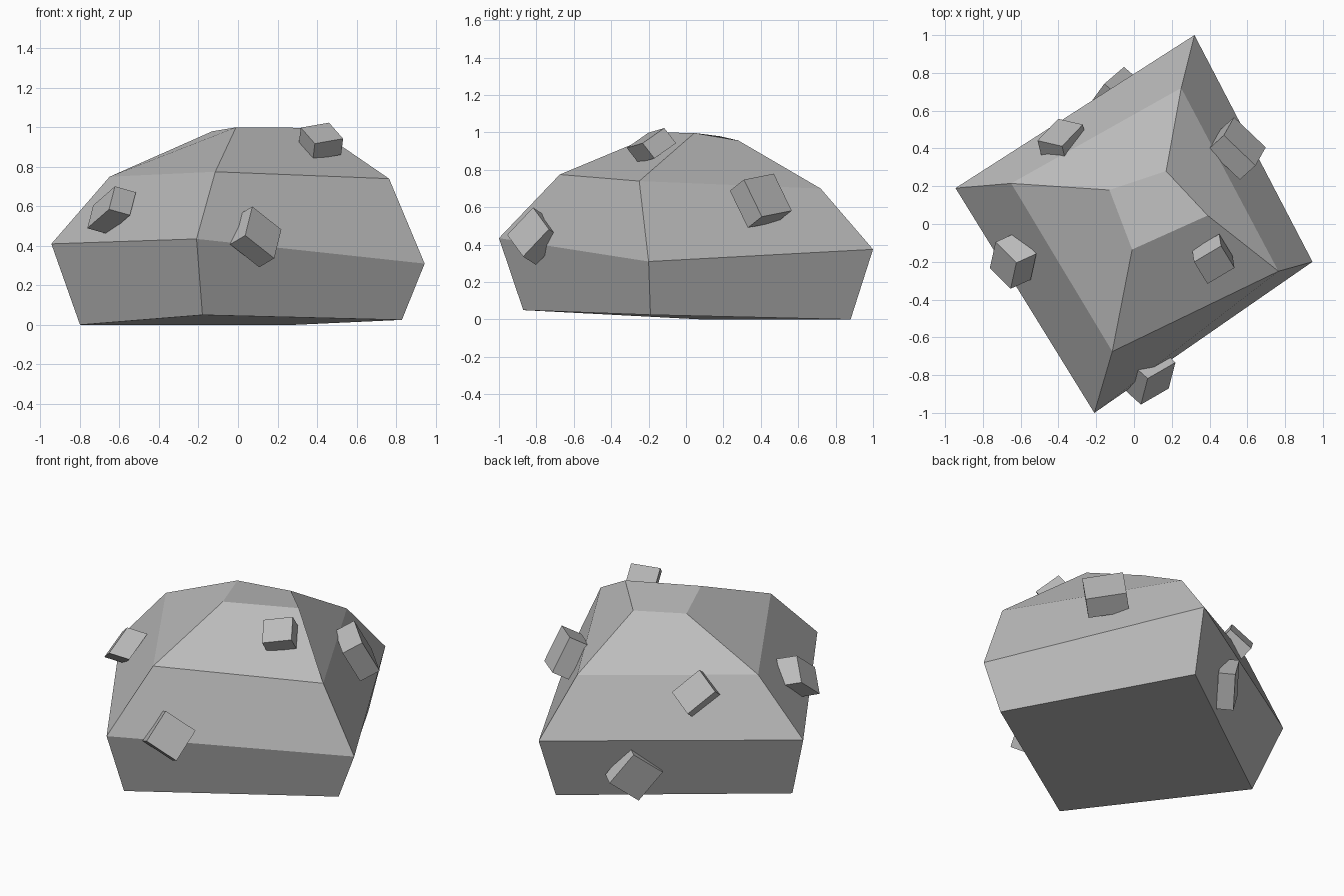
import bpy
import bmesh
from mathutils import Matrix, Vector

default_cube = bpy.data.objects.get("Cube")
if default_cube:
    bpy.data.objects.remove(default_cube, do_unlink=True)


def make_material(name, colour):
    material = bpy.data.materials.new(name)
    material.use_nodes = True
    material.diffuse_color = colour
    shader = next(n for n in material.node_tree.nodes if n.type == 'BSDF_PRINCIPLED')
    shader.inputs["Base Color"].default_value = colour
    shader.inputs["Roughness"].default_value = 0.9
    return material


stone_grey = make_material("stone_grey", (0.5, 0.5, 0.5, 1))


def finish(name, bm):
    """Turn a bmesh into a flat shaded stone object."""
    bmesh.ops.recalc_face_normals(bm, faces=bm.faces)
    mesh = bpy.data.meshes.new(name)
    bm.to_mesh(mesh)
    bm.free()
    mesh.materials.append(stone_grey)
    obj = bpy.data.objects.new(name, mesh)
    bpy.context.collection.objects.link(obj)
    return obj


def loft(name, rings):
    """Join stacked rings of corners with quads and cap both ends."""
    bm = bmesh.new()
    loops = [[bm.verts.new(corner) for corner in ring] for ring in rings]
    for lower, upper in zip(loops, loops[1:]):
        count = len(lower)
        for i in range(count):
            j = (i + 1) % count
            bm.faces.new((lower[i], lower[j], upper[j], upper[i]))
    bm.faces.new(reversed(loops[0]))
    bm.faces.new(loops[-1])
    return finish(name, bm)


def chunk(name, centre, *edges):
    """Tilted block: a unit cube whose axes become the three edge vectors."""
    axes = Matrix([Vector(edge) for edge in edges]).transposed().to_4x4()
    bm = bmesh.new()
    bmesh.ops.create_cube(bm, size=1, matrix=Matrix.Translation(centre) @ axes)
    return finish(name, bm)


# Main boulder: base, widest rim, shoulder and crown
# Corners run right, front, left, back
base = [(-.80, .09, 0), (-.18, -.87, .05), (.83, -.19, .025), (.285, .88, 0)]
rim = [(-.945, .19, .41), (-.21, -1, .435), (.945, -.2, .31), (.32, 1, .375)]
shoulder = [(-.65, .215, .75), (-.115, -.675, .775), (.765, -.25, .74), (.25, .72, .70)]
crown = [(-.13, .18, .98), (-.01, -.135, 1), (.39, .045, .997), (.17, .28, .957)]
loft("boulder", [base, rim, shoulder, crown])

# Small blocks half buried in the sides
chunk("right_chunk", (-.64, -.195, .58),
      (-.11, .11, -.096), (.106, .048, -.03), (.03, .137, .116))
chunk("front_chunk", (.09, -.81, .445),
      (-.076, .069, -.045), (.147, .085, -.116), (.036, .138, .146))
chunk("top_chunk", (.42, -.185, .93),
      (-.071, .116, .081), (.143, .085, .025), (-.01, .063, -.081))
chunk("left_chunk", (.545, .4, .635),
      (-.054, -.096, .198), (-.168, .16, .032), (-.083, -.075, -.059))
chunk("back_upper_chunk", (-.38, .44, .645),
      (-.11, -.115, .125), (-.13, .03, -.09), (.022, -.088, -.061))
chunk("back_lower_chunk", (-.12, .685, .17),
      (.104, .089, -.171), (-.103, -.141, -.135), (.073, -.063, .011))
